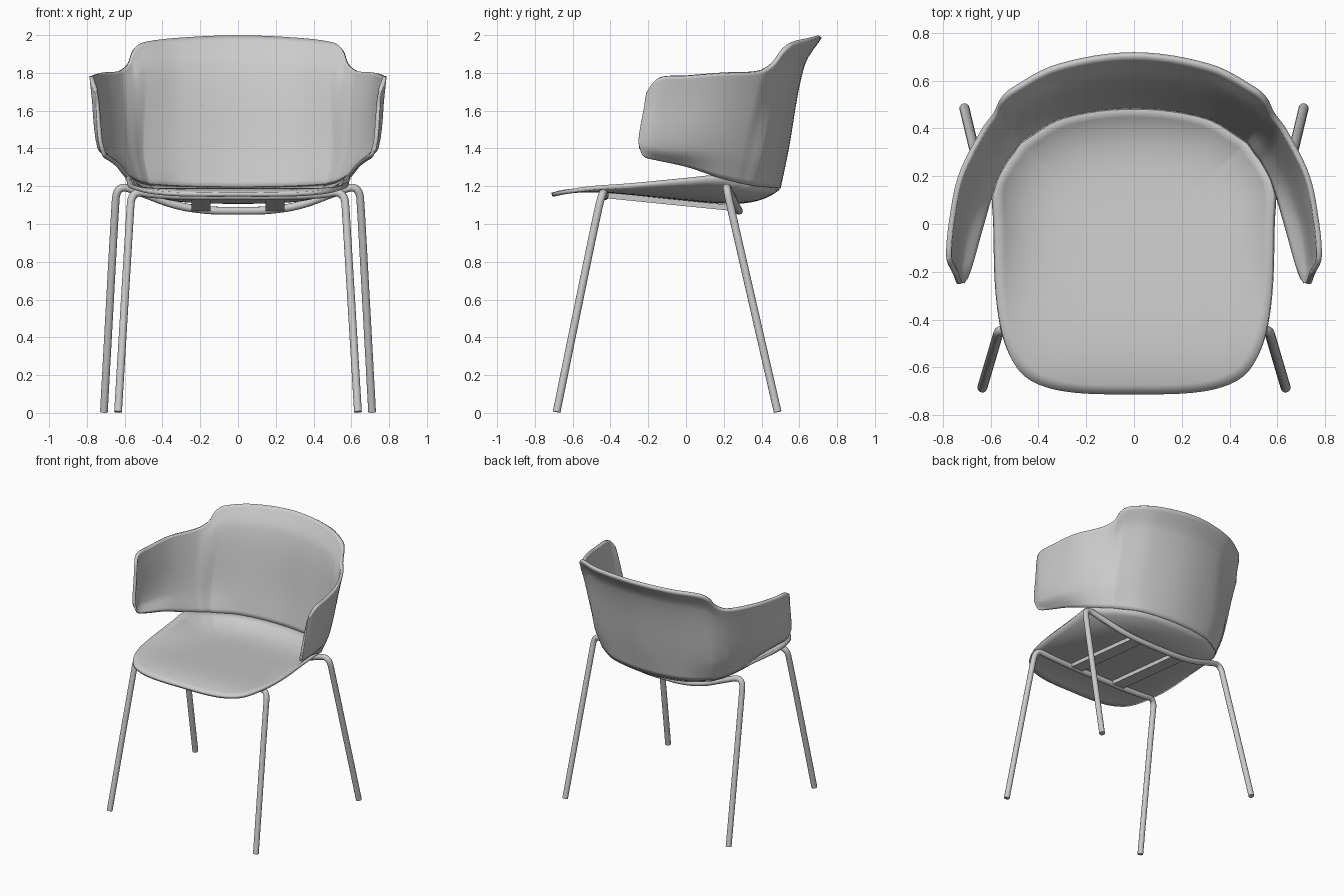
import bpy
import bmesh
import math
from mathutils import Vector
from mathutils.geometry import interpolate_bezier

old = bpy.data.objects.get("Cube")
if old:
    bpy.data.objects.remove(old, do_unlink=True)

grey = bpy.data.materials.new("light_grey")
grey.use_nodes = True
colour = (0.6, 0.6, 0.6, 1)
grey.diffuse_color = colour
grey.node_tree.nodes["Principled BSDF"].inputs["Base Color"].default_value = colour


def spline(points, steps, closed=False):
    """Smooth curve through points, with chord-length tangents."""
    pts = [Vector(p) for p in points]
    n = len(pts)
    tangents = []
    for i, p in enumerate(pts):
        a = pts[(i - 1) % n] if closed else pts[max(i - 1, 0)]
        b = pts[(i + 1) % n] if closed else pts[min(i + 1, n - 1)]
        tangents.append((b - a) / ((p - a).length + (b - p).length))
    result = []
    for i in range(n if closed else n - 1):
        j = (i + 1) % n
        reach = (pts[j] - pts[i]).length / 3
        result += interpolate_bezier(pts[i], pts[i] + tangents[i] * reach,
                                     pts[j] - tangents[j] * reach, pts[j], steps + 1)[:-1]
    return result if closed else result + [pts[-1]]


def mirrored(half):
    """Extend a list that starts on the centre line to the other side."""
    return [Vector((-p[0], p[1], p[2])) for p in reversed(half[1:])] + [Vector(p) for p in half]


def sheet(name, rows, closed=False):
    """Skin a grid of rows and give it thickness."""
    bm = bmesh.new()
    grid = [[bm.verts.new(p) for p in row] for row in rows]
    width = len(rows[0])
    for low, high in zip(grid, grid[1:]):
        for i in range(width if closed else width - 1):
            j = (i + 1) % width
            bm.faces.new((low[i], low[j], high[j], high[i]))
    if closed:
        bm.faces.new(grid[0])
    bmesh.ops.recalc_face_normals(bm, faces=bm.faces)
    mesh = bpy.data.meshes.new(name)
    bm.to_mesh(mesh)
    bm.free()
    obj = bpy.data.objects.new(name, mesh)
    bpy.context.collection.objects.link(obj)
    mesh.materials.append(grey)
    solid = obj.modifiers.new("thickness", "SOLIDIFY")
    solid.thickness = 0.022
    solid.offset = 0
    smooth(obj)


def smooth(obj):
    bpy.ops.object.select_all(action="DESELECT")
    obj.select_set(True)
    bpy.context.view_layer.objects.active = obj
    bpy.ops.object.shade_smooth_by_angle(angle=math.radians(40))


def tube(name, half):
    """Round bent tube, mirrored across the centre line."""
    path = mirrored(half)
    curve = bpy.data.curves.new(name, "CURVE")
    curve.dimensions = "3D"
    curve.bevel_depth = 0.021
    curve.bevel_resolution = 4
    curve.use_fill_caps = True
    line = curve.splines.new("NURBS")
    line.points.add(len(path) - 1)
    for point, p in zip(line.points, path):
        point.co = (*p, 1)
    line.order_u = 3
    line.use_endpoint_u = True
    line.resolution_u = 10
    obj = bpy.data.objects.new(name, curve)
    bpy.context.collection.objects.link(obj)
    curve.materials.append(grey)
    bpy.ops.object.select_all(action="DESELECT")
    obj.select_set(True)
    bpy.context.view_layer.objects.active = obj
    bpy.ops.object.convert(target="MESH")
    smooth(bpy.context.view_layer.objects.active)


# Backrest and arms: stations from back centre to arm front (bottom, waist, top)
stations = [
    ((0, .49, 1.19), (0, .53, 1.38), (0, .71, 1.993)),
    ((.3, .45, 1.195), (.31, .485, 1.38), (.32, .66, 1.98)),
    ((.47, .35, 1.205), (.5, .4, 1.38), (.51, .56, 1.955)),
    ((.49, .33, 1.21), (.525, .375, 1.38), (.555, .515, 1.92)),
    ((.51, .3, 1.215), (.55, .34, 1.38), (.58, .46, 1.85)),
    ((.54, .26, 1.225), (.59, .29, 1.39), (.63, .39, 1.81)),
    ((.585, .17, 1.25), (.655, .17, 1.4), (.725, .2, 1.8)),
    ((.635, 0, 1.31), (.71, 0, 1.4), (.765, 0, 1.785)),
    ((.68, -.16, 1.345), (.735, -.17, 1.41), (.775, -.14, 1.775)),
    ((.705, -.225, 1.36), (.73, -.235, 1.43), (.755, -.19, 1.72)),
    ((.72, -.245, 1.4), (.73, -.25, 1.45), (.745, -.205, 1.68)),
]
bottom, waist, top = [[Vector(s[k]) for s in stations] for k in range(3)]
shoulder = []
for w, t in zip(waist, top):
    p = w.lerp(t, 0.75)
    flare = max(t.z - 1.8, 0) / 0.2
    inward = -Vector((p.x, p.y, 0)).normalized()
    shoulder.append(p + inward * 0.05 * flare)
rails = [spline(mirrored(r), 6) for r in (bottom, waist, shoulder, top)]
columns = [spline(c, 6) for c in zip(*rails)]
sheet("backrest_and_arms", columns)

# Seat: dished pan whose rear rim follows the foot of the backrest
front_rim = [(0, -.71, 1.155), (.3, -.697, 1.157), (.46, -.635, 1.17),
             (.54, -.5, 1.19), (.575, -.3, 1.205), (.583, 0, 1.235)]
half_rim = [Vector(p) for p in front_rim] + bottom[6::-1]
rim = spline(mirrored(half_rim)[1:], 5, closed=True)
middle = Vector((0, -.1, 0))


def floor_height(y):
    return 1.18 - (y + .45) * .1


rings = []
for k in range(1, 17):
    r = k / 16
    ring = []
    for e in rim:
        p = middle.lerp(e, r)
        p.z = floor_height(p.y) + (e.z - floor_height(e.y)) * r ** 5
        ring.append(p)
    rings.append(ring)
sheet("seat", rings, closed=True)

# Leg frames: one bent tube for each pair of legs
tube("front_legs", [(0, -.43, 1.147), (.25, -.43, 1.147), (.44, -.43, 1.155),
                    (.563, -.44, 1.175), (.573, -.475, 1.04), (.635, -.685, .005)])
tube("rear_legs", [(0, .28, 1.07), (.15, .28, 1.07), (.33, .265, 1.095),
                   (.51, .23, 1.165), (.642, .21, 1.21), (.653, .245, 1.05),
                   (.71, .485, .005)])

# Support rails between the two frames
for side, label in ((1, "left"), (-1, "right")):
    bpy.ops.mesh.primitive_cube_add(size=1, location=(side * .195, -.08, 1.117))
    rail = bpy.context.object
    rail.name = label + "_support_rail"
    rail.scale = (.1, .7, .03)
    rail.rotation_euler.x = -math.atan(.1)
    rail.data.materials.append(grey)
